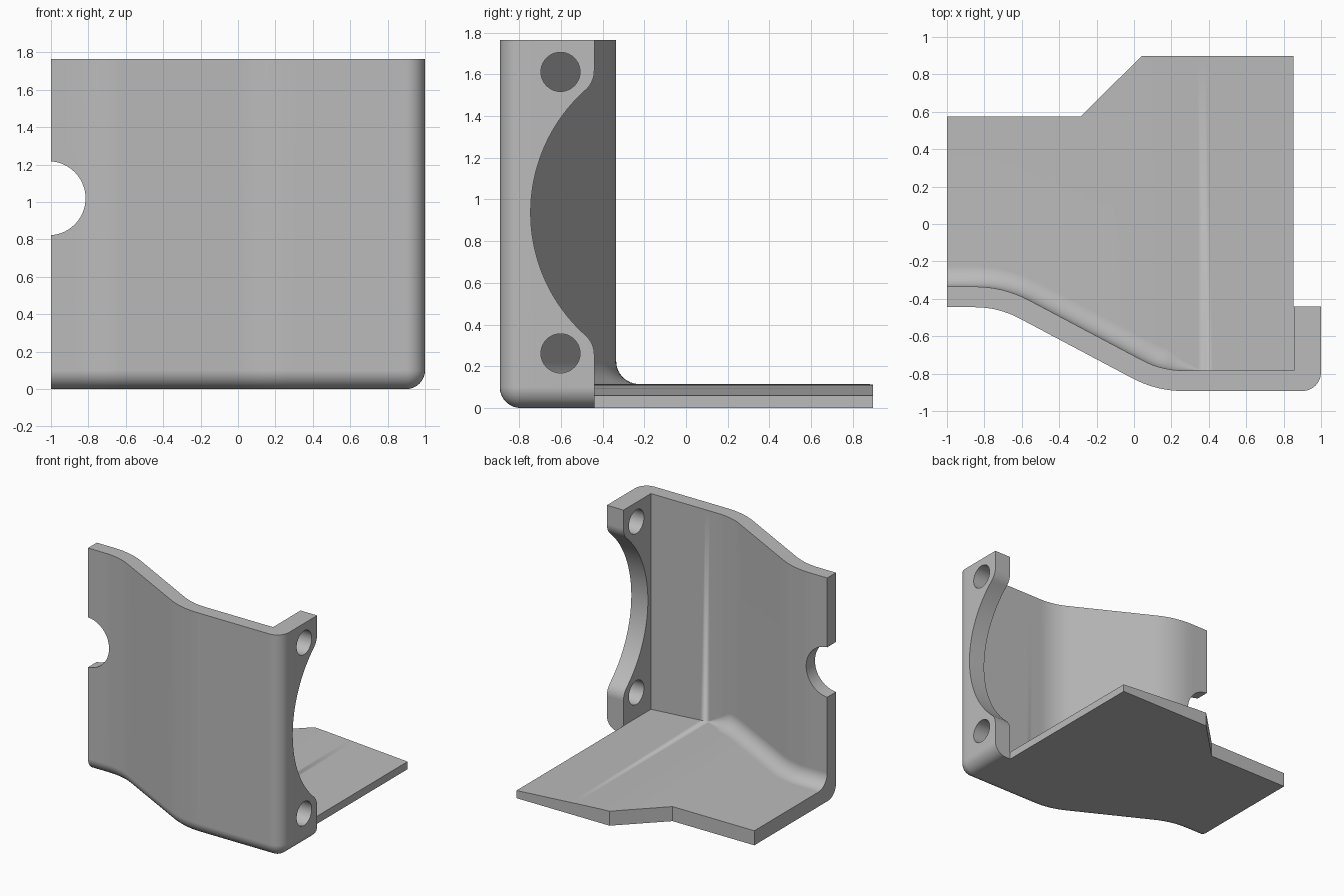
import bpy, bmesh, math
from mathutils import Vector

if "Cube" in bpy.data.objects:
    bpy.data.objects.remove(bpy.data.objects["Cube"], do_unlink=True)

HEIGHT, FLANGE_IN, FLANGE_END = 1.765, 0.855, -0.44


def rounded_path(corners, step=0.05):
    """Plan path from (x, y, radius) corners: list of (point, inward normal)."""
    pts = [Vector(c[:2]) for c in corners]
    out = []
    for i, p in enumerate(pts):
        if i in (0, len(pts) - 1):
            a = (pts[1] - p if i == 0 else p - pts[i - 1]).normalized()
            new = [(p, Vector((-a.y, a.x)))]
        else:
            a, b = (p - pts[i - 1]).normalized(), (pts[i + 1] - p).normalized()
            na, nb = Vector((-a.y, a.x)), Vector((-b.y, b.x))
            turn, r = a.angle(b), corners[i][2]
            side = 1 if a.cross(b) > 0 else -1
            start = p - a * r * math.tan(turn / 2)
            centre = start + na * side * r
            new = []
            for k in range(9):
                n = na.slerp(nb, k / 8)
                new.append((centre - n * side * r, n))
        if out:
            # Subdivide the straight run up to this corner
            (q, n), (e, _) = out[-1], new[0]
            count = max(1, round((e - q).length / step))
            out += [(q.lerp(e, k / count), n) for k in range(1, count)]
        out += new
    return out


def finish(name, bm):
    bmesh.ops.remove_doubles(bm, verts=bm.verts, dist=1e-5)
    bmesh.ops.recalc_face_normals(bm, faces=bm.faces)
    mesh = bpy.data.meshes.new(name)
    bm.to_mesh(mesh)
    bm.free()
    obj = bpy.data.objects.new(name, mesh)
    bpy.context.collection.objects.link(obj)
    return obj


def bridge(bm, rows, closed):
    n = len(rows[0])
    for a, b in zip(rows, rows[1:]):
        for k in range(n if closed else n - 1):
            j = (k + 1) % n
            bm.faces.new((a[k], b[k], b[j], a[j]))


def prism(name, outline, start, depth):
    """Closed outline of 3D points starting at 'start', extruded by 'depth'."""
    bm = bmesh.new()
    rows = [[bm.verts.new(Vector(p) + Vector(start) + Vector(depth) * t) for p in outline]
            for t in (0, 1)]
    bridge(bm, rows, True)
    for row in rows:
        bm.faces.new(row)
    return finish(name, bm)


def arc(cx, cy, r, a0, a1, n):
    return [(cx + r * math.cos(a0 + (a1 - a0) * k / n), cy + r * math.sin(a0 + (a1 - a0) * k / n))
            for k in range(n + 1)]


# Solid block with an S-curved front and a rounded lower edge
outer = rounded_path([(-1, -0.445, 0), (-0.725, -0.445, 0.5), (0.12, -0.893, 0.58),
                      (1, -0.893, 0.1), (1, FLANGE_END, 0)])
EDGE = 0.1
profile = [(0, HEIGHT)] + [(EDGE + d, EDGE + z) for d, z in arc(0, 0, EDGE, math.pi, 1.5 * math.pi, 8)]
bm = bmesh.new()
rows = [[bm.verts.new((*(p + n * d), z)) for d, z in profile] for p, n in outer]
bridge(bm, rows, False)
back = [(0.854, FLANGE_END), (0.854, 0.897), (0.04, 0.897), (-0.285, 0.575), (-1, 0.575)]
back_rows = [[bm.verts.new((x, y, z)) for z in (HEIGHT, 0)] for x, y in back]
bridge(bm, back_rows, False)
bm.faces.new([r[0] for r in rows] + [r[0] for r in back_rows])
bm.faces.new([r[-1] for r in rows] + [r[-1] for r in back_rows])
bm.faces.new(rows[-1] + back_rows[0][::-1])
bm.faces.new(rows[0] + back_rows[-1][::-1])
bracket = finish("corner_bracket", bm)


# Inner hollow: offset wall, fading cove and a floor that thins to the right
def floor_z(x):
    if x < -0.06:
        return 0.115
    if x < 0.14:
        t = (x + 0.06) / 0.2
        return 0.115 - 0.0055 * t * t
    return 0.1095 - 0.055 * min(x - 0.14, 0.86) - 0.01 * min(1, (x - 0.14) / 0.72)


inner = rounded_path([(-1.2, -0.335, 0), (-0.698, -0.335, 0.61), (0.147, -0.783, 0.47),
                      (FLANGE_IN, -0.783, 0)], 0.04)
bm = bmesh.new()
rows = []
for p, n in inner:
    r = 0.11 * max(0, min(1, (0.36 - p.x) / 0.2))
    ring = [(*p, 2)]
    for d, z in arc(r, r, r, math.pi, 1.5 * math.pi, 8):
        q = p + n * d
        ring.append((*q, floor_z(q.x) + z))
    ring += [(q.x, 1.5, floor_z(q.x)), (q.x, 1.5, 2)]
    rows.append([bm.verts.new(v) for v in ring])
bridge(bm, rows, True)
bm.faces.new(rows[0])
bm.faces.new(rows[-1])
cutters = [finish("hollow_cutter", bm)]

# Round scoop in the side flange, blended into the flange edge
cy, cz, R, blend = 0.044, 0.937, 0.789, 0.12
by = FLANGE_END - blend
dz = math.sqrt((R + blend) ** 2 - (by - cy) ** 2)
lean = math.atan2(dz, cy - by)
upper = arc(cy, cz, R, math.pi, math.pi - lean, 20)
upper += arc(by, cz + dz, blend, -lean, 0, 8)[1:] + [(0.2, cz + dz)]
lower = [(y, 2 * cz - z) for y, z in upper[:0:-1]]
cutters.append(prism("scoop_cutter", [(0, y, z) for y, z in lower + upper], (0.8, 0, 0), (0.4, 0, 0)))

# Two bolt holes in the flange and a half-round notch in the wall
for z in (0.262, 1.612):
    ring = arc(-0.602, z, 0.094, 0, 2 * math.pi, 40)[:-1]
    cutters.append(prism("bolt_hole_cutter", [(0, a, b) for a, b in ring], (0.8, 0, 0), (0.4, 0, 0)))
ring = arc(-1.013, 1.02, 0.198, 0, 2 * math.pi, 56)[:-1]
cutters.append(prism("notch_cutter", [(a, 0, b) for a, b in ring], (0, -0.6, 0), (0, 0.5, 0)))

bpy.context.view_layer.objects.active = bracket
for cutter in cutters:
    cutter.hide_render = True
    mod = bracket.modifiers.new("cut", "BOOLEAN")
    mod.operation, mod.solver, mod.object = "DIFFERENCE", "EXACT", cutter
    bpy.ops.object.modifier_apply(modifier=mod.name)
    bpy.data.objects.remove(cutter, do_unlink=True)

# Plain grey finish with smooth curves and crisp edges
grey = bpy.data.materials.new("plain_grey")
grey.use_nodes = True
colour = (0.5, 0.5, 0.5, 1)
grey.diffuse_color = colour
grey.node_tree.nodes["Principled BSDF"].inputs["Base Color"].default_value = colour
bracket.data.materials.clear()
bracket.data.materials.append(grey)
for poly in bracket.data.polygons:
    poly.material_index = 0
bpy.ops.object.select_all(action="DESELECT")
bracket.select_set(True)
bpy.ops.object.shade_smooth_by_angle(angle=math.radians(30))
weighted = bracket.modifiers.new("even_shading", "WEIGHTED_NORMAL")
weighted.keep_sharp = True
